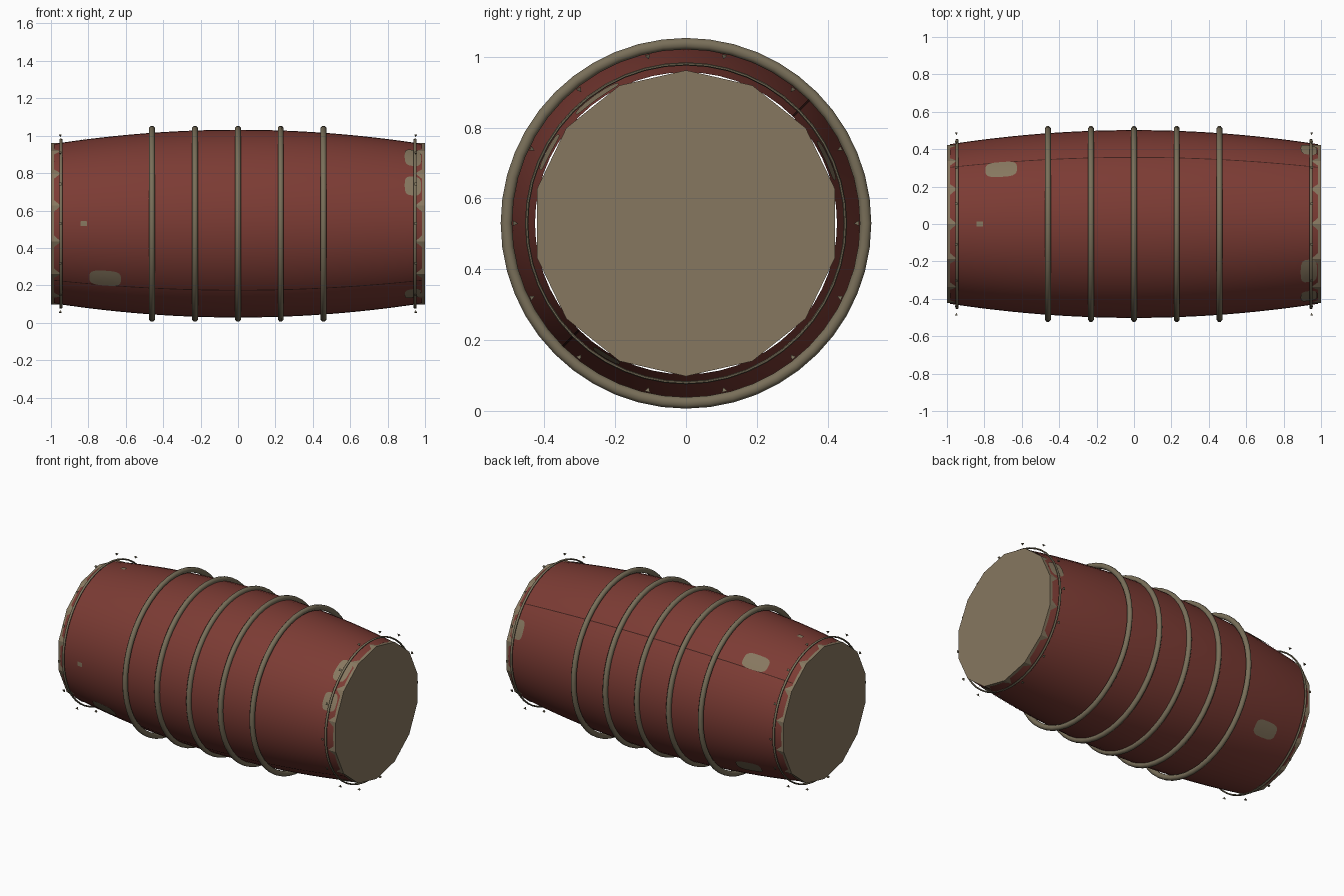
import bpy, bmesh, math
from mathutils import Vector

if "Cube" in bpy.data.objects:
    bpy.data.objects.remove(bpy.data.objects["Cube"])

CENTRE = 0.53


def material(name, rgb):
    m = bpy.data.materials.new(name)
    m.use_nodes = True
    m.diffuse_color = (*rgb, 1)
    m.node_tree.nodes["Principled BSDF"].inputs["Base Color"].default_value = (*rgb, 1)
    return m


RED = material("faded red paint", (0.2, 0.044, 0.034))
TAN = material("worn tan metal", (0.24, 0.185, 0.115))
HOOP = material("dull olive metal", (0.19, 0.158, 0.1))
DARK = material("dark seam", (0.05, 0.014, 0.011))


def radius(x):
    return 0.502 - 0.078 * x * x


def place(x, a, r):
    """Point at distance r from the long axis; angle a runs from the top to the back."""
    return Vector((x, r * math.sin(a), CENTRE + r * math.cos(a)))


def finish(name, bm, mat, smooth=True):
    bmesh.ops.recalc_face_normals(bm, faces=bm.faces)
    me = bpy.data.meshes.new(name)
    bm.to_mesh(me)
    bm.free()
    me.materials.append(mat)
    ob = bpy.data.objects.new(name, me)
    bpy.context.collection.objects.link(ob)
    if smooth:
        bpy.ops.object.select_all(action='DESELECT')
        ob.select_set(True)
        bpy.context.view_layer.objects.active = ob
        bpy.ops.object.shade_smooth_by_angle(angle=math.radians(50))
    return ob


def lathe(name, profile, sides, mat, closed=False, smooth=True, caps=False):
    """Turn a profile of (x, radius) points around the long axis."""
    bm = bmesh.new()
    rings = [[bm.verts.new(place(x, math.tau * i / sides, r)) for i in range(sides)]
             for x, r in profile]
    pairs = list(zip(rings, rings[1:]))
    if closed:
        pairs.append((rings[-1], rings[0]))
    for p, q in pairs:
        for i in range(sides):
            j = (i + 1) % sides
            bm.faces.new((p[i], p[j], q[j], q[i]))
    if caps:
        bm.faces.new(rings[0])
        bm.faces.new(rings[-1])
    return finish(name, bm, mat, smooth)


def ring(name, x, r, width, thick, sides, mat):
    """Hoop with an eight-sided section."""
    section = [(x + width * math.cos(math.tau * k / 8 + math.pi / 8),
                r + thick * math.sin(math.tau * k / 8 + math.pi / 8)) for k in range(8)]
    return lathe(name, section, sides, mat, closed=True)


def patch(name, x, a, half_x, half_a, mat, power=0.6):
    """Rounded thin plate that follows the barrel surface."""
    bm = bmesh.new()
    mid = bm.verts.new(place(x, a, radius(x) + 0.004))
    last = None
    n = 20
    for s in (0.33, 0.67, 1):
        loop = []
        for k in range(n):
            c, d = math.cos(math.tau * k / n), math.sin(math.tau * k / n)
            px = x + s * half_x * math.copysign(abs(c) ** power, c)
            pa = a + s * half_a * math.copysign(abs(d) ** power, d)
            loop.append(bm.verts.new(place(px, pa, radius(px) + 0.004)))
        for k in range(n):
            j = (k + 1) % n
            if last:
                bm.faces.new((last[k], last[j], loop[j], loop[k]))
            else:
                bm.faces.new((mid, loop[j], loop[k]))
        last = loop
    return finish(name, bm, mat)


# Bulging barrel shell
END = 0.985
lathe("barrel_body", [(END * k / 12, radius(END * k / 12)) for k in range(-12, 13)], 56, RED)

# Five hoops standing slightly off the shell
for n, x in enumerate((-0.46, -0.23, 0, 0.228, 0.457)):
    ring(f"hoop_{n + 1}", x, 0.507, 0.0165, 0.0175, 48, HOOP)

# Faceted end lids, thin end wires and studs
for side, s in (("left", 1), ("right", -1)):
    lathe(f"{side}_lid", [(s * 0.94, 0.432), (s, 0.432)], 14, TAN, smooth=False, caps=True)
    ring(f"{side}_end_wire", s * 0.947, 0.45, 0.008, 0.005, 48, HOOP)
    bm = bmesh.new()
    for k in range(14):
        a = math.pi / 2 + math.tau * k / 14
        tip = bm.verts.new(place(s * 0.95, a, 0.474))
        base = [bm.verts.new(place(s * 0.95 + dx, a + da, 0.488))
                for dx, da in ((-0.007, -0.016), (0.007, -0.016), (0.007, 0.016), (-0.007, 0.016))]
        bm.faces.new(base)
        for i in range(4):
            bm.faces.new((tip, base[i], base[(i + 1) % 4]))
    finish(f"{side}_studs", bm, HOOP, smooth=False)

# Lengthwise seams between the two shell halves
for name, a in (("upper_back_seam", 0.785), ("lower_front_seam", -2.356)):
    bm = bmesh.new()
    rows = []
    for k in range(-12, 13):
        x = END * k / 12
        rows.append([bm.verts.new(place(x, a + d, radius(x) + 0.002)) for d in (-0.006, 0.006)])
    for p, q in zip(rows, rows[1:]):
        bm.faces.new((p[0], p[1], q[1], q[0]))
    finish(name, bm, DARK)

# Worn paint patches near the right end
for name, a in (("upper_back", 0.68), ("lower_front", -2.25), ("lower_back", 2.25)):
    patch(f"{name}_wear", -0.71, a, 0.085, 0.11, TAN)

# Chipped paint along the left rim
for n, (a, h) in enumerate(((-1.09, 0.13), (-0.62, 0.17), (1.15, 0.14), (-2.6, 0.1))):
    patch(f"rim_chip_{n + 1}", 0.935, a, 0.044, h, TAN)

# Small square tags
for name, a in (("top_tag", 0), ("front_tag", -math.pi / 2)):
    patch(name, -0.825, a, 0.017, 0.03, TAN, power=0.2)
